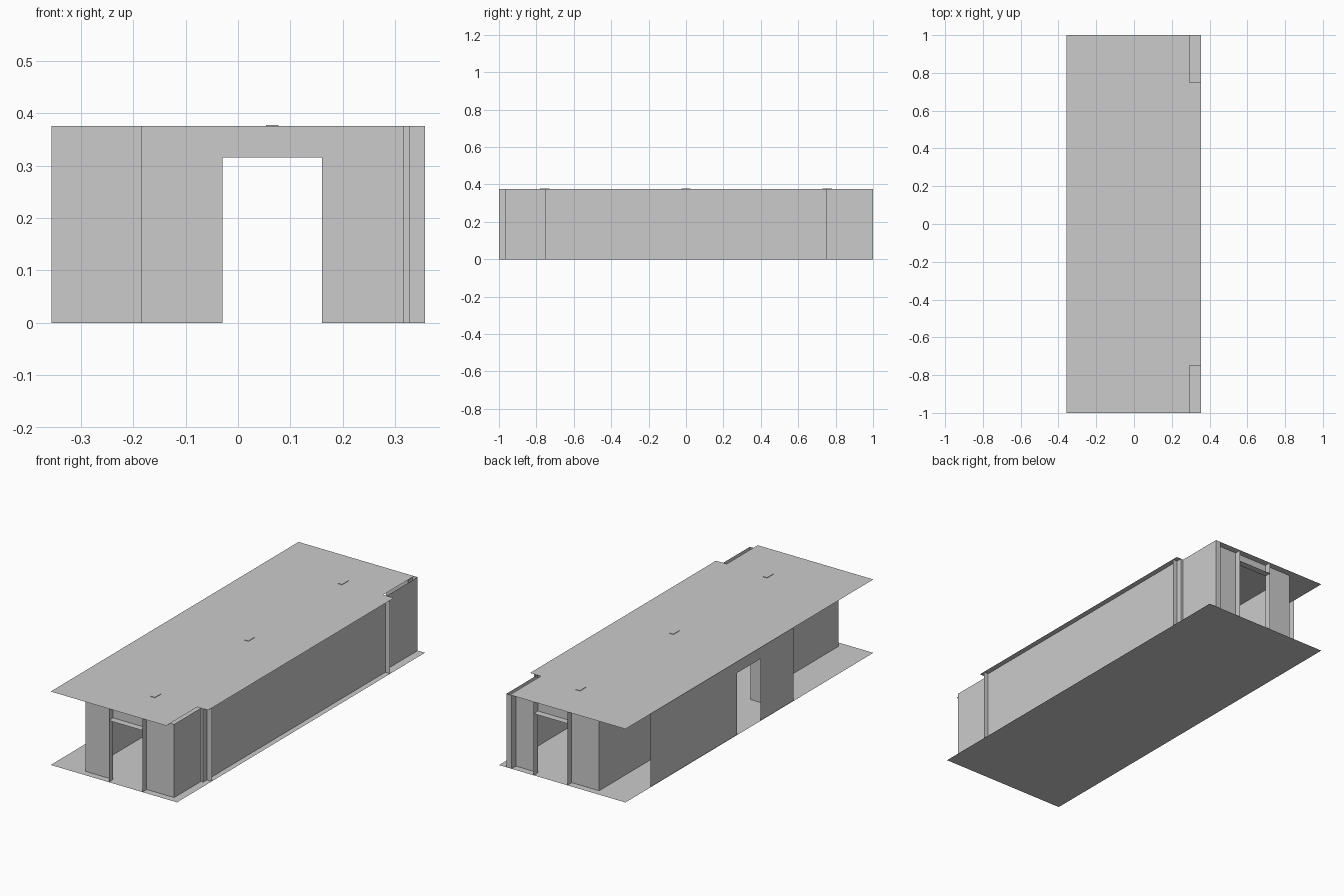
import bpy

if "Cube" in bpy.data.objects:
    bpy.data.objects.remove(bpy.data.objects["Cube"])

H = 0.375      # ceiling height
DOOR = 0.315   # door head height


def mesh(name, verts, faces):
    me = bpy.data.meshes.new(name)
    me.from_pydata(verts, [], faces)
    ob = bpy.data.objects.new(name, me)
    bpy.context.collection.objects.link(ob)
    return ob


def flat(name, outline, z):
    return mesh(name, [(x, y, z) for x, y in outline], [range(len(outline))])


def walls(name, path, z0=0.0, z1=H):
    """Single-skin wall following a plan path."""
    n = len(path)
    verts = [(x, y, z) for z in (z0, z1) for x, y in path]
    return mesh(name, verts, [(i, i + 1, n + i + 1, n + i) for i in range(n - 1)])


L, R = -0.358, 0.356

# Floor and ceiling (ceiling notched at both right corners)
flat("floor", [(L, -1), (R, -1), (R, 1), (L, 1)], 0)
flat("ceiling", [(L, -1), (0.295, -1), (0.295, -0.75), (R, -0.75),
                 (R, 0.75), (0.295, 0.75), (0.295, 1), (L, 1)], H)

# Right wall: end sections set slightly inside the middle section
walls("right_wall", [(0.315, -0.965), (0.315, -0.75), (0.328, -0.75),
                     (0.328, 0.75), (0.315, 0.75), (0.315, 1),
                     (0.285, 1), (0.285, 0.965)])

for s, end in ((-1, "front"), (1, "back")):
    y, yo = s * 0.965, s * 1.0
    # End wall with doorway and its outward reveal
    walls(end + "_wall_left", [(-0.185, y), (-0.03, y), (-0.03, yo)])
    walls(end + "_wall_right", [(0.315 if s < 0 else 0.285, y), (0.16, y), (0.16, yo)])
    walls(end + "_lintel", [(-0.03, y), (0.16, y)], DOOR)
    flat(end + "_door_head", [(-0.03, y), (0.16, y), (0.16, yo), (-0.03, yo)], DOOR)
    # Fin outside the right wall
    walls(end + "_right_fin", [(0.328, s * 0.72), (R, s * 0.72)])
    # Corridor wall, alcove return and wall beside the side door
    walls(end + "_corridor_wall", [(-0.185, y), (-0.185, s * 0.255), (-0.355, s * 0.255)])
    walls(end + "_alcove_wall", [(-0.355, s * 0.255), (-0.355, s * 0.095)])

# Lintel over the side door and outer left panels
walls("side_lintel", [(-0.355, -0.095), (-0.355, 0.095)], DOOR)
walls("left_panel_back", [(-0.355, 0.255), (-0.355, 0.795)])
walls("left_panel_front", [(-0.355, -0.255), (-0.355, -0.36)])

# Three small light fittings set through the ceiling
for i, y in enumerate((-0.755, 0, 0.755)):
    bpy.ops.mesh.primitive_cube_add(size=1, location=(0.065, y, 0.374))
    ob = bpy.context.object
    ob.name = "light_fitting_%d" % (i + 1)
    ob.scale = (0.024, 0.05, 0.007)
